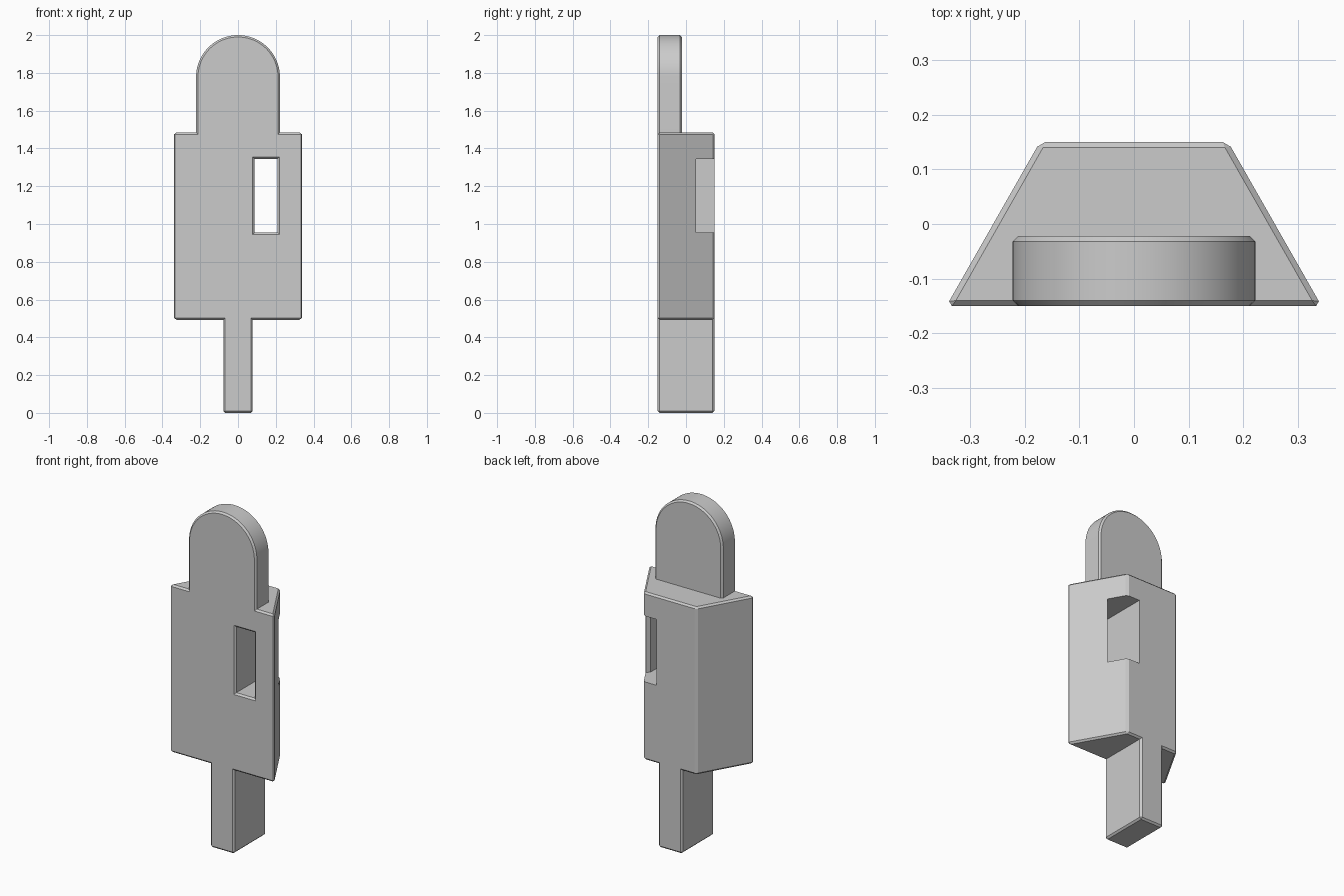
import bpy, bmesh, math

if "Cube" in bpy.data.objects:
    bpy.data.objects.remove(bpy.data.objects["Cube"], do_unlink=True)

GREY = (0.6, 0.6, 0.6, 1.0)
mat = bpy.data.materials.new("plain_grey")
mat.use_nodes = True
mat.diffuse_color = GREY
mat.node_tree.nodes["Principled BSDF"].inputs["Base Color"].default_value = GREY

FRONT, BACK, CHAMFER = -0.15, 0.15, 0.01


def loft(name, rings):
    """Closed solid through a list of matching rings of points."""
    bm = bmesh.new()
    loops = [[bm.verts.new(p) for p in ring] for ring in rings]
    n = len(loops[0])
    for a, b in zip(loops, loops[1:]):
        for i in range(n):
            j = (i + 1) % n
            bm.faces.new((a[i], a[j], b[j], b[i]))
    bm.faces.new(loops[0])
    bm.faces.new(loops[-1])
    bmesh.ops.recalc_face_normals(bm, faces=bm.faces)
    mesh = bpy.data.meshes.new(name)
    bm.to_mesh(mesh)
    bm.free()
    mesh.materials.append(mat)
    obj = bpy.data.objects.new(name, mesh)
    bpy.context.collection.objects.link(obj)
    return obj


def activate(obj):
    bpy.ops.object.select_all(action='DESELECT')
    obj.select_set(True)
    bpy.context.view_layer.objects.active = obj


def chamfer(obj):
    mod = obj.modifiers.new("chamfer", 'BEVEL')
    mod.width = CHAMFER
    mod.segments = 1
    mod.limit_method = 'ANGLE'
    mod.angle_limit = math.radians(30)
    activate(obj)
    bpy.ops.object.modifier_apply(modifier=mod.name)


# Body: tapered block, wide at the front
plan = [(-0.343, FRONT), (0.343, FRONT), (0.172, BACK), (-0.172, BACK)]
body = loft("body", [[(x, y, z) for x, y in plan] for z in (0.493, 1.485)])
chamfer(body)

# Slot through the body, flared at the front and towards the slanted side
slot_sections = [(-0.16, 0.068, 0.23, 0.02), (-0.14, 0.088, 0.21, 0),
                 (0.03, 0.088, 0.21, 0), (0.05, 0.088, 0.228, 0),
                 (0.25, 0.088, 0.228, 0)]
cutter = loft("slot_cutter", [
    [(x0, y, 0.955 - e), (x1, y, 0.955 - e), (x1, y, 1.345 + e), (x0, y, 1.345 + e)]
    for y, x0, x1, e in slot_sections])
cutter.hide_render = True
cut = body.modifiers.new("slot", 'BOOLEAN')
cut.operation = 'DIFFERENCE'
cut.solver = 'EXACT'
cut.object = cutter
activate(body)
bpy.ops.object.modifier_apply(modifier=cut.name)
bpy.data.objects.remove(cutter, do_unlink=True)

# Upper tongue: thin plate with a round top, flush with the front
R, STEPS = 0.222, 40
outline = [(-R, 1.462), (R, 1.462)]
for i in range(STEPS + 1):
    a = math.pi * i / STEPS
    outline.append((R * math.cos(a), 2 - R + R * math.sin(a)))
tongue = loft("upper_tongue", [[(x, y, z) for x, z in outline] for y in (FRONT, -0.022)])
chamfer(tongue)
activate(tongue)
bpy.ops.object.shade_smooth_by_angle(angle=math.radians(30))

# Lower peg: rectangular bar as deep as the body
W = 0.078
peg = loft("lower_peg", [
    [(-W, FRONT, z), (W, FRONT, z), (W, BACK, z), (-W, BACK, z)] for z in (0, 0.515)])
chamfer(peg)
